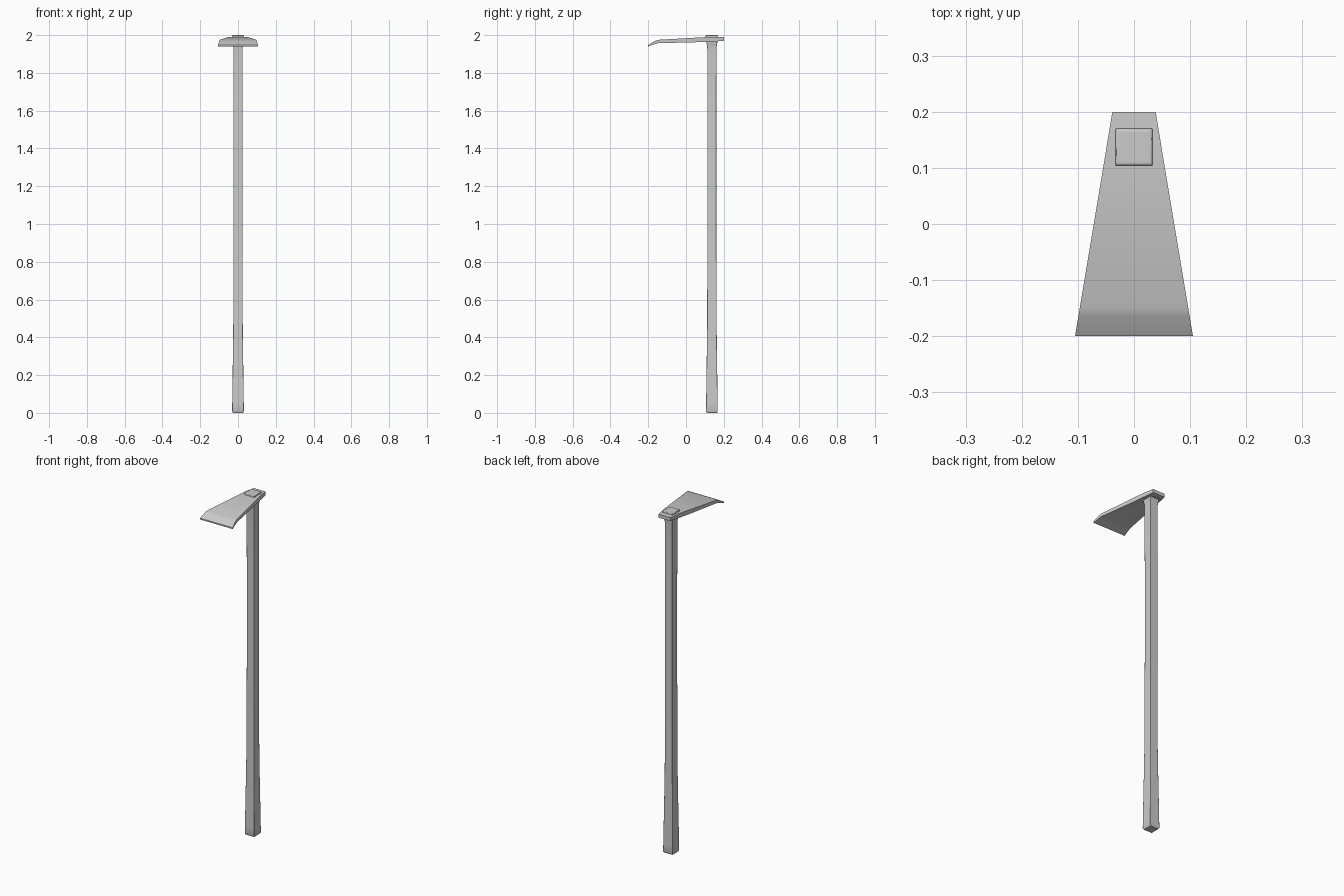
import bpy, bmesh

if "Cube" in bpy.data.objects:
    bpy.data.objects.remove(bpy.data.objects["Cube"])

HANDLE_Y = 0.137


def finish(name, bm, bevel=0.0):
    bmesh.ops.recalc_face_normals(bm, faces=bm.faces)
    mesh = bpy.data.meshes.new(name)
    bm.to_mesh(mesh)
    bm.free()
    ob = bpy.data.objects.new(name, mesh)
    bpy.context.collection.objects.link(ob)
    if bevel:
        mod = ob.modifiers.new("soft_edges", 'BEVEL')
        mod.width = bevel
        mod.segments = 2
        mod.limit_method = 'ANGLE'
    bpy.ops.object.select_all(action='DESELECT')
    ob.select_set(True)
    bpy.context.view_layer.objects.active = ob
    bpy.ops.object.shade_smooth_by_angle()
    return ob


def loft(name, rings, bevel=0.0):
    """Bridge a list of four-cornered rings and cap both ends."""
    bm = bmesh.new()
    loops = [[bm.verts.new(p) for p in ring] for ring in rings]
    for a, b in zip(loops, loops[1:]):
        for i in range(4):
            j = (i + 1) % 4
            bm.faces.new((a[i], a[j], b[j], b[i]))
    bm.faces.new(loops[0])
    bm.faces.new(loops[-1])
    return finish(name, bm, bevel)


def square(r, z):
    return [(x * r, HANDLE_Y + y * r, z) for x, y in ((-1, -1), (1, -1), (1, 1), (-1, 1))]


# Square wooden shaft, swelling at the grip end and flaring under the blade
shaft = [(0.027, 0), (0.031, 0.008), (0.0305, 0.05), (0.0285, 0.2), (0.0265, 0.35),
         (0.025, 0.48), (0.0235, 1.0), (0.0235, 1.6), (0.0245, 1.93),
         (0.026, 1.945), (0.031, 1.972)]
loft("handle", [square(r, z) for r, z in shaft], 0.0015)

# End of the shaft standing proud of the blade
loft("handle_top", [square(0.033, 1.965), square(0.033, 1.993),
                    square(0.032, 1.998), square(0.029, 2.0)], 0.002)

# Tapered blade: y, top z, bottom z, curling down to a thin edge
blade = [(0.20, 1.989, 1.969), (0.14, 1.991, 1.966), (0.08, 1.988, 1.963),
         (-0.148, 1.975, 1.957), (-0.165, 1.969, 1.952), (-0.20, 1.948, 1.940)]
rings = []
for y, top, bottom in blade:
    w = 0.0385 + (0.2 - y) / 0.4 * 0.0665
    rings.append([(-w, y, bottom), (w, y, bottom), (w, y, top), (-w, y, top)])
loft("blade", rings)
